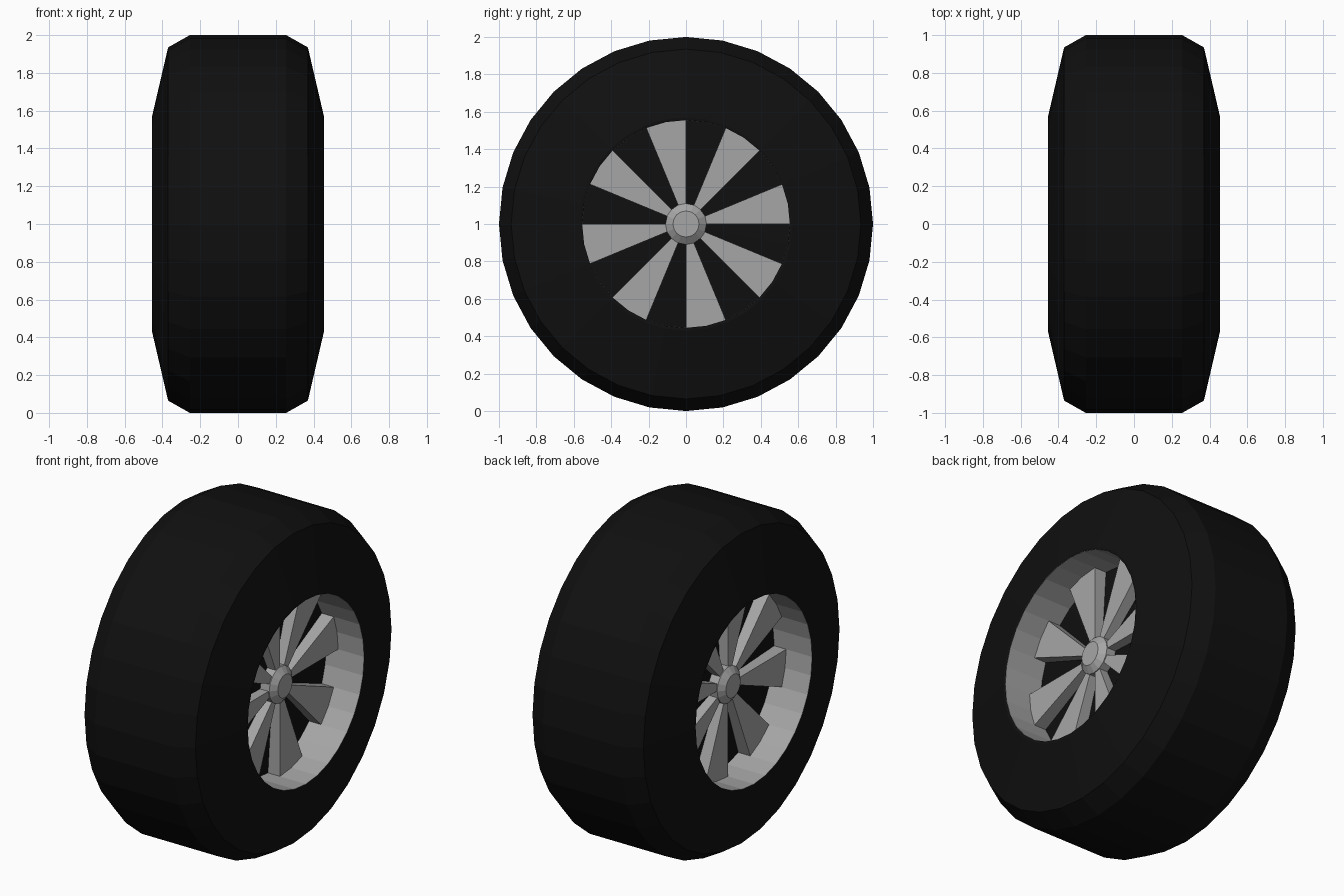
import bpy, bmesh, math

if "Cube" in bpy.data.objects:
    bpy.data.objects.remove(bpy.data.objects["Cube"])

N = 32          # sides of the wheel
CZ = 1.0        # axle height


def material(name, v):
    m = bpy.data.materials.new(name)
    m.diffuse_color = (v, v, v, 1)
    m.use_nodes = True
    m.node_tree.nodes["Principled BSDF"].inputs["Base Color"].default_value = m.diffuse_color
    return m


BLACK = material("black_rubber", 0.005)
GREY = material("wheel_grey", 0.38)


def finish(bm, name, mat, fix=True):
    if fix:
        bmesh.ops.recalc_face_normals(bm, faces=bm.faces)
    me = bpy.data.meshes.new(name)
    bm.to_mesh(me)
    bm.free()
    me.materials.append(mat)
    ob = bpy.data.objects.new(name, me)
    bpy.context.collection.objects.link(ob)
    return ob


def point(x, r, a):
    return (x, r * math.cos(a), CZ + r * math.sin(a))


def revolve(name, profile, mat, sides=N, closed=False, inward=False):
    """Turn an (x, radius) profile around the axle."""
    bm = bmesh.new()
    rings = []
    for x, r in profile:
        if r == 0:
            rings.append([bm.verts.new((x, 0, CZ))] * sides)
        else:
            rings.append([bm.verts.new(point(x, r, math.tau * i / sides))
                          for i in range(sides)])
    pairs = list(zip(rings, rings[1:]))
    if closed:
        pairs.append((rings[-1], rings[0]))
    for p, q in pairs:
        for i in range(sides):
            j = (i + 1) % sides
            vs = list(dict.fromkeys((p[i], p[j], q[j], q[i])))
            bm.faces.new(vs)
    bmesh.ops.recalc_face_normals(bm, faces=bm.faces)
    if inward:
        bmesh.ops.reverse_faces(bm, faces=bm.faces)
    return finish(bm, name, mat, False)


# tyre: tread, shoulders, sidewalls and lip
half = [(0.255, 1.0), (0.37, 0.935), (0.455, 0.57), (0.453, 0.556)]
revolve("tyre", [(-x, r) for x, r in reversed(half)] + half, BLACK)

for side, s in (("right", 1), ("left", -1)):
    # rim barrel, a thin-walled tube
    revolve("rim_barrel_" + side,
            [(s * 0.453, 0.555), (s * 0.2, 0.555), (s * 0.2, 0.558), (s * 0.453, 0.558)],
            GREY, closed=True)

    # spokes: every second pair of segments
    bm = bmesh.new()
    step = math.tau / N
    for k in range(8):
        a = k * math.tau / 8
        outline = [(0.06, a), (0.555, a), (0.555, a + step),
                   (0.555, a + 2 * step), (0.06, a + 2 * step)]
        front = [bm.verts.new(point(s * 0.28, r, t)) for r, t in outline]
        back = [bm.verts.new(point(s * 0.19, r, t)) for r, t in outline]
        bm.faces.new(front)
        bm.faces.new(back[::-1])
        for i in range(5):
            j = (i + 1) % 5
            bm.faces.new((front[i], back[i], back[j], front[j]))
    finish(bm, "spokes_" + side, GREY)

    # hub cap with bevelled edge
    revolve("hub_cap_" + side,
            [(s * 0.19, 0), (s * 0.19, 0.11), (s * 0.285, 0.11), (s * 0.315, 0.07), (s * 0.315, 0)],
            GREY, sides=16)

# dark backing behind the spokes
revolve("spoke_backing",
        [(-0.225, 0), (-0.225, 0.11), (-0.2, 0.556), (0.2, 0.556), (0.225, 0.11), (0.225, 0)],
        BLACK)
